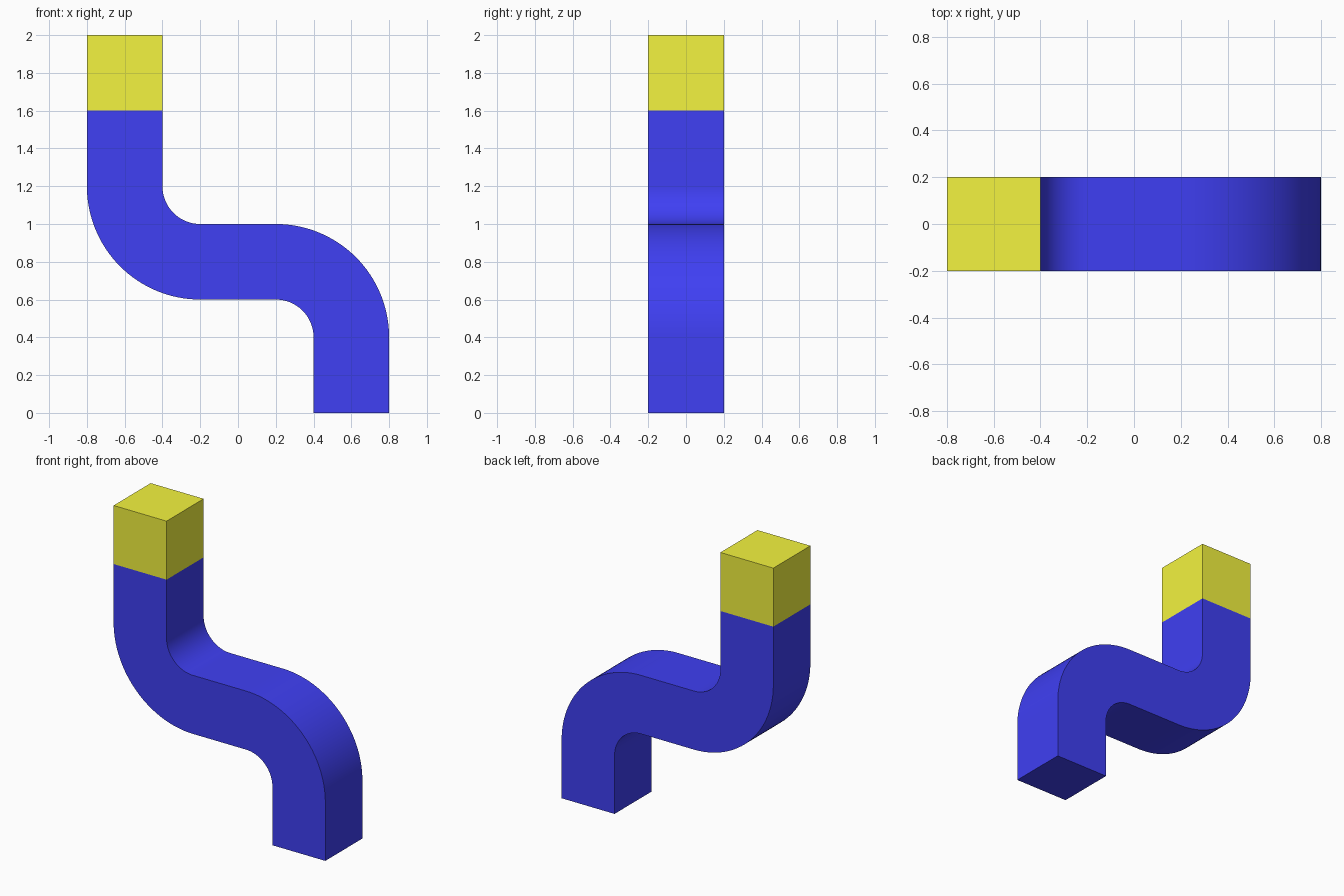
import bpy, bmesh
from math import sin, cos, radians

if "Cube" in bpy.data.objects:
    bpy.data.objects.remove(bpy.data.objects["Cube"])

HALF = 0.2    # half width of the square section
BEND = 0.4    # bend radius along the centre line
STEPS = 32    # segments per bend


def material(name, color):
    mat = bpy.data.materials.new(name)
    mat.diffuse_color = color
    mat.use_nodes = True
    mat.node_tree.nodes["Principled BSDF"].inputs["Base Color"].default_value = mat.diffuse_color
    return mat


def bend(cx, cz, start, end, side):
    """Centre-line stations (x, z, side direction x, z) around a quarter turn."""
    stations = []
    for i in range(STEPS + 1):
        a = radians(start + (end - start) * i / STEPS)
        dx, dz = cos(a), sin(a)
        stations.append((cx + BEND * dx, cz + BEND * dz, side * dx, side * dz))
    return stations


def sweep(name, stations, mat):
    """Sweep a square section through the stations and cap both ends."""
    bm = bmesh.new()
    rings = []
    for x, z, dx, dz in stations:
        corners = [(-1, -1), (1, -1), (1, 1), (-1, 1)]
        rings.append([bm.verts.new((x + s * HALF * dx, t * HALF, z + s * HALF * dz))
                      for s, t in corners])
    for a, b in zip(rings, rings[1:]):
        for i in range(4):
            j = (i + 1) % 4
            bm.faces.new((a[i], a[j], b[j], b[i]))
    bm.faces.new(rings[0])
    bm.faces.new(rings[-1])
    bmesh.ops.recalc_face_normals(bm, faces=bm.faces[:])
    mesh = bpy.data.meshes.new(name)
    bm.to_mesh(mesh)
    bm.free()
    mesh.materials.append(mat)
    obj = bpy.data.objects.new(name, mesh)
    bpy.context.collection.objects.link(obj)
    bpy.context.view_layer.objects.active = obj
    obj.select_set(True)
    bpy.ops.object.shade_smooth_by_angle(angle=radians(30))
    obj.select_set(False)
    return obj


blue = material("blue", (0.05, 0.05, 0.9, 1))
yellow = material("yellow", (0.9, 0.9, 0.05, 1))

# S-shaped square bar: up, bend left, across, bend up again
path = [(0.6, 0, 1, 0)]
path += bend(0.2, 0.4, 0, 90, 1)
path += bend(-0.2, 1.2, 270, 180, -1)
path += [(-0.6, 1.6, 1, 0)]
sweep("curved_bar", path, blue)

# Cube on the upper end
sweep("end_block", [(-0.6, 1.6, 1, 0), (-0.6, 2.0, 1, 0)], yellow)
